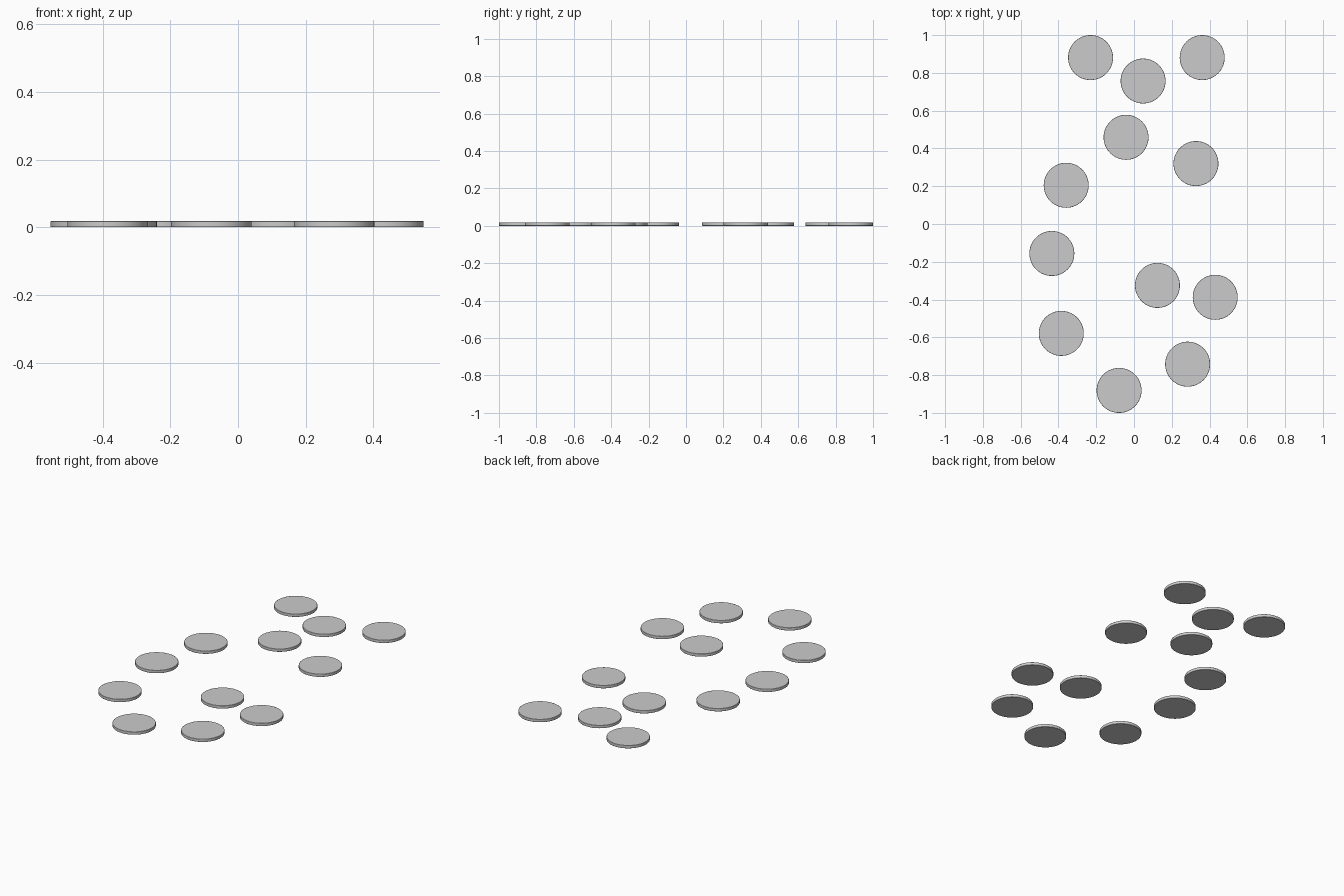
import bpy

if "Cube" in bpy.data.objects:
    bpy.data.objects.remove(bpy.data.objects["Cube"])

RADIUS = 0.119
THICKNESS = 0.018

# disc centres on the ground plane
centres = [
    (-0.23, 0.881), (0.048, 0.757), (0.361, 0.881), (-0.042, 0.459),
    (0.328, 0.32), (-0.359, 0.205), (-0.435, -0.156), (0.124, -0.325),
    (0.43, -0.388), (-0.385, -0.579), (0.284, -0.742), (-0.079, -0.881),
]


def add_disc(index, x, y):
    bpy.ops.mesh.primitive_cylinder_add(
        vertices=64, radius=RADIUS, depth=THICKNESS,
        location=(x, y, THICKNESS / 2))
    disc = bpy.context.object
    disc.name = f"flat_disc_{index:02d}"
    # slightly softened rim
    bevel = disc.modifiers.new("soft_rim", 'BEVEL')
    bevel.width = 0.0015
    bevel.segments = 2
    bpy.ops.object.shade_smooth_by_angle()


# scattered flat discs
for i, (x, y) in enumerate(centres, 1):
    add_disc(i, x, y)
